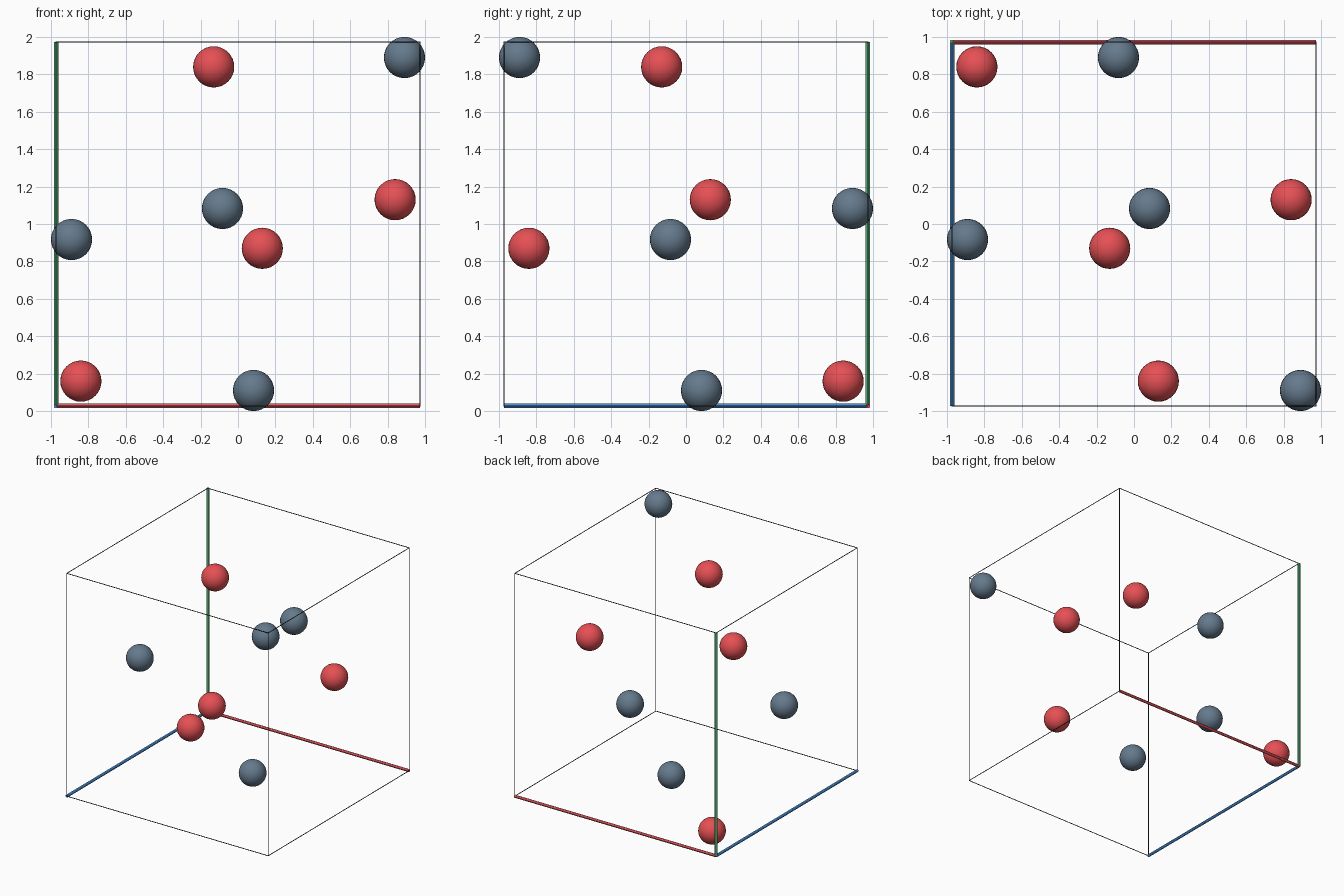
import bpy
from mathutils import Vector

if "Cube" in bpy.data.objects:
    bpy.data.objects.remove(bpy.data.objects["Cube"])


def material(name, rgb):
    m = bpy.data.materials.new(name)
    m.diffuse_color = (*rgb, 1)
    m.use_nodes = True
    m.node_tree.nodes["Principled BSDF"].inputs["Base Color"].default_value = m.diffuse_color
    return m


RED = material("red", (0.79, 0.08, 0.09))
SLATE = material("slate", (0.13, 0.195, 0.265))
BLACK = material("charcoal", (0.03, 0.033, 0.038))
X_RED = material("axis_red", (0.78, 0.10, 0.12))
Y_BLUE = material("axis_blue", (0.07, 0.28, 0.68))
Z_GREEN = material("axis_green", (0.09, 0.45, 0.19))

H = 0.973                      # half the box edge
CENTRE = Vector((0, 0, 1))


def finish(name, mat):
    ob = bpy.context.object
    ob.name = name
    ob.data.materials.append(mat)
    bpy.ops.object.shade_smooth_by_angle()


def ball(name, p, mat):
    bpy.ops.mesh.primitive_uv_sphere_add(segments=32, ring_count=16, radius=0.11,
                                         location=CENTRE + Vector(p))
    finish(name, mat)


def rod(name, a, b, radius, mat):
    a, b = Vector(a), Vector(b)
    d = b - a
    bpy.ops.mesh.primitive_cylinder_add(vertices=12, radius=radius, depth=d.length,
                                        location=CENTRE + (a + b) / 2)
    bpy.context.object.rotation_euler = d.to_track_quat('Z', 'Y').to_euler()
    finish(name, mat)


# Two sets of four balls
r, s = 0.84, 0.13
for p in [(-s, -s, r), (r, s, s), (s, -r, -s), (-r, r, -r)]:
    ball("red_ball", p, RED)
g, t = 0.89, 0.083
for p in [(g, -g, g), (-t, g, t), (-g, -t, -t), (t, t, -g)]:
    ball("slate_ball", p, SLATE)

# Twelve box edges; the three meeting at the back left bottom corner are coloured axes
axis_mats = (X_RED, Y_BLUE, Z_GREEN)
corner = (-H, H, -H)
for axis in range(3):
    u, v = [i for i in range(3) if i != axis]
    for cu in (-H, H):
        for cv in (-H, H):
            a = [0, 0, 0]
            a[u], a[v], a[axis] = cu, cv, -H
            b = list(a)
            b[axis] = H
            if cu == corner[u] and cv == corner[v]:
                rod("axis_bar", a, b, 0.012, axis_mats[axis])
            else:
                rod("box_edge", a, b, 0.003, BLACK)
